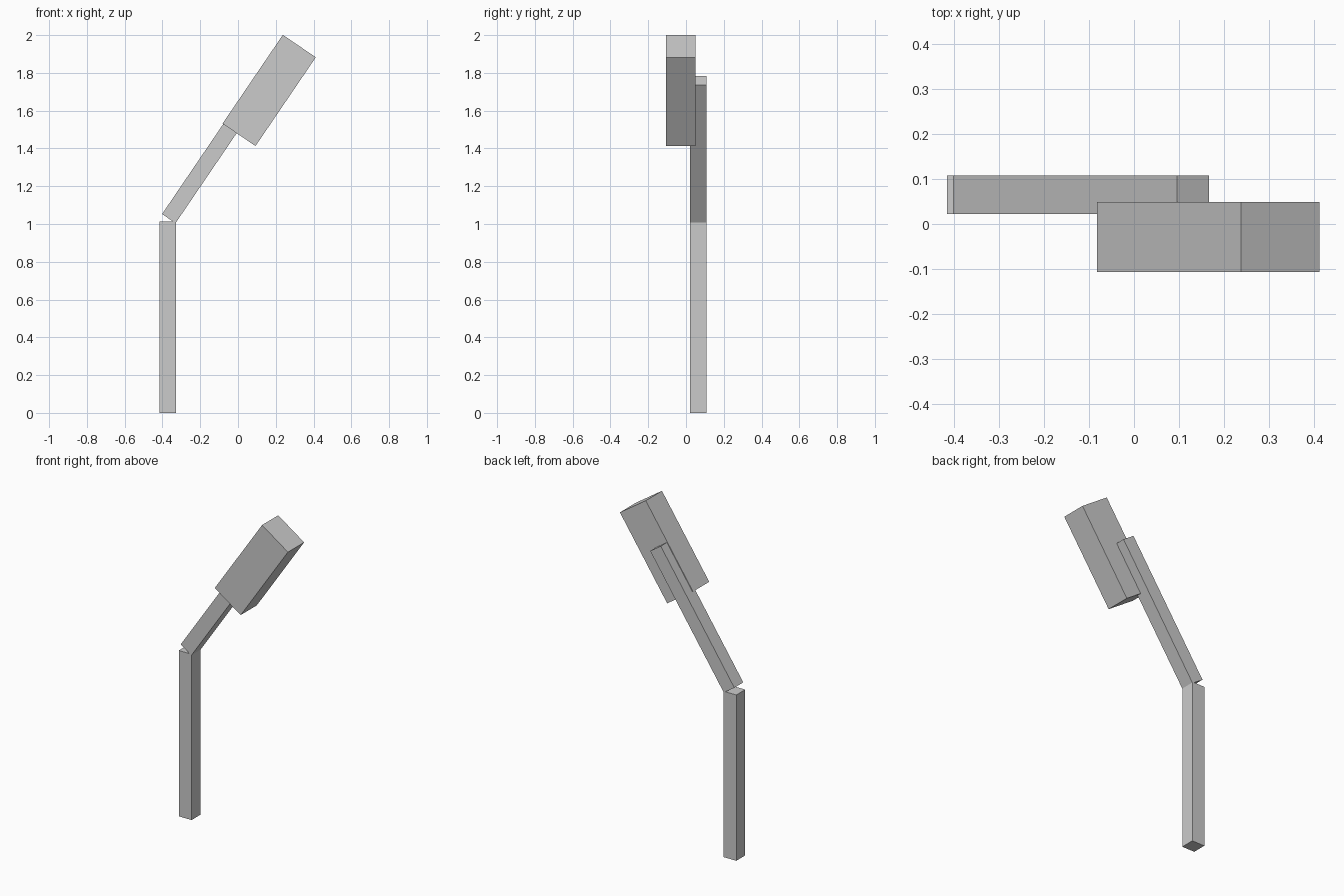
import bpy
from math import radians

cube = bpy.data.objects.get("Cube")
if cube:
    bpy.data.objects.remove(cube, do_unlink=True)

grey = bpy.data.materials.new("light grey")
grey.use_nodes = True
colour = (0.6, 0.6, 0.6, 1)
grey.diffuse_color = colour
grey.node_tree.nodes["Principled BSDF"].inputs["Base Color"].default_value = colour


def box(name, centre, size, tilt=0):
    """Box with a lean towards +x, given in degrees."""
    bpy.ops.mesh.primitive_cube_add(size=1, location=centre,
                                    rotation=(0, radians(tilt), 0))
    ob = bpy.context.object
    ob.name = name
    ob.scale = size
    bpy.ops.object.transform_apply(location=False, rotation=False, scale=True)
    ob.data.materials.append(grey)
    return ob


LEAN = 34.2
THICK = 0.086

# Upright post
box("post", (-0.372, 0.065, 0.506), (THICK, THICK, 1.012))
# Leaning arm, just above the post
box("arm", (-0.118, 0.065, 1.394), (THICK, THICK, 0.884), LEAN)
# Wide head fixed to the front of the arm
box("head", (0.165, -0.029, 1.707), (0.211, 0.156, 0.568), LEAN)
